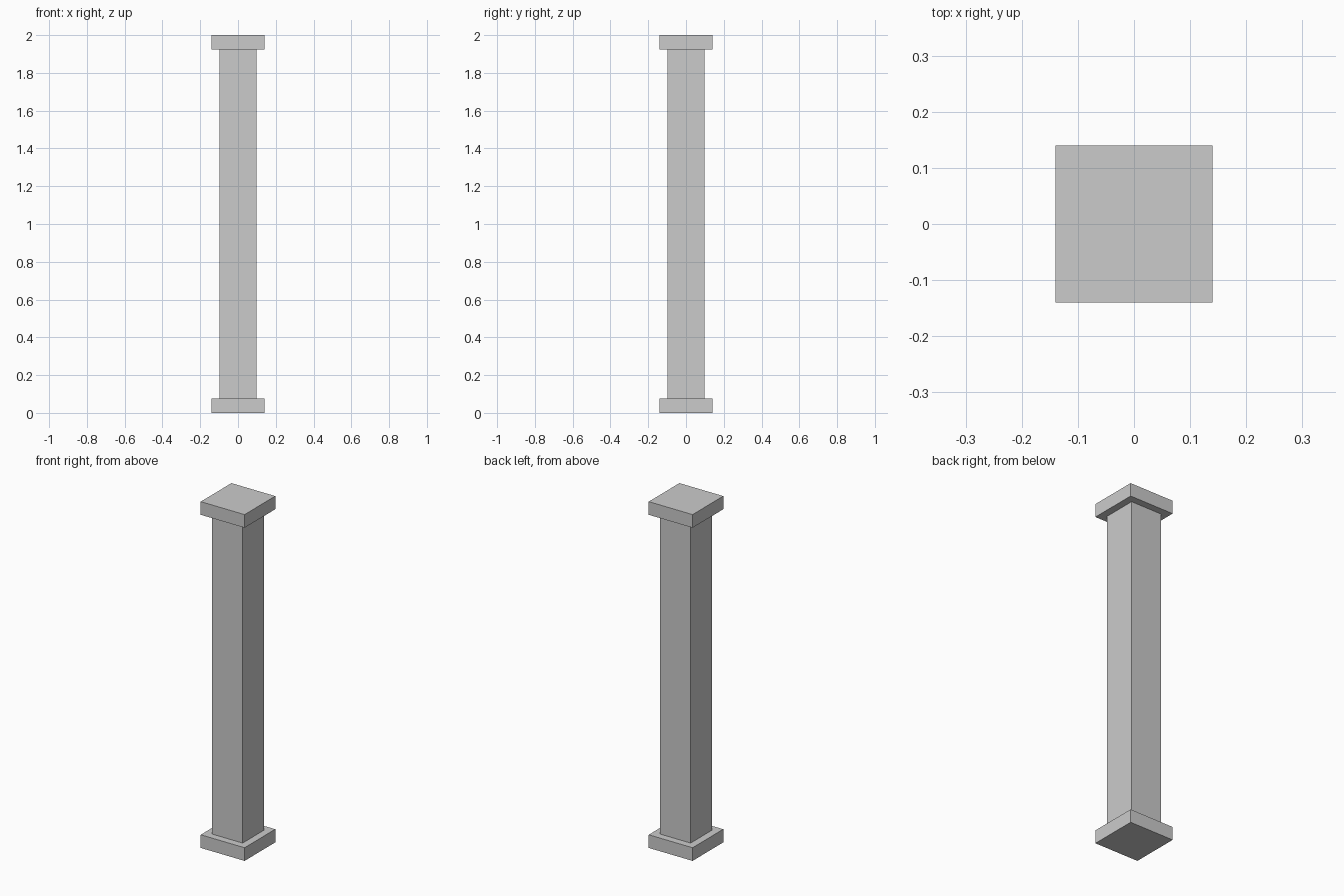
import bpy

if "Cube" in bpy.data.objects:
    bpy.data.objects.remove(bpy.data.objects["Cube"])

PLATE_W, PLATE_H = 0.28, 0.076
SHAFT_W, HEIGHT = 0.197, 2.0


def box(name, width, z0, z1):
    """Square block centred on the z axis, spanning z0 to z1."""
    bpy.ops.mesh.primitive_cube_add(size=1, location=(0, 0, (z0 + z1) / 2))
    ob = bpy.context.object
    ob.name = name
    ob.scale = (width, width, z1 - z0)
    bpy.ops.object.transform_apply(location=False, rotation=False, scale=True)
    return ob


# Base plate, square shaft and matching top plate
box("base_plate", PLATE_W, 0, PLATE_H)
box("shaft", SHAFT_W, PLATE_H, HEIGHT - PLATE_H)
box("top_plate", PLATE_W, HEIGHT - PLATE_H, HEIGHT)
